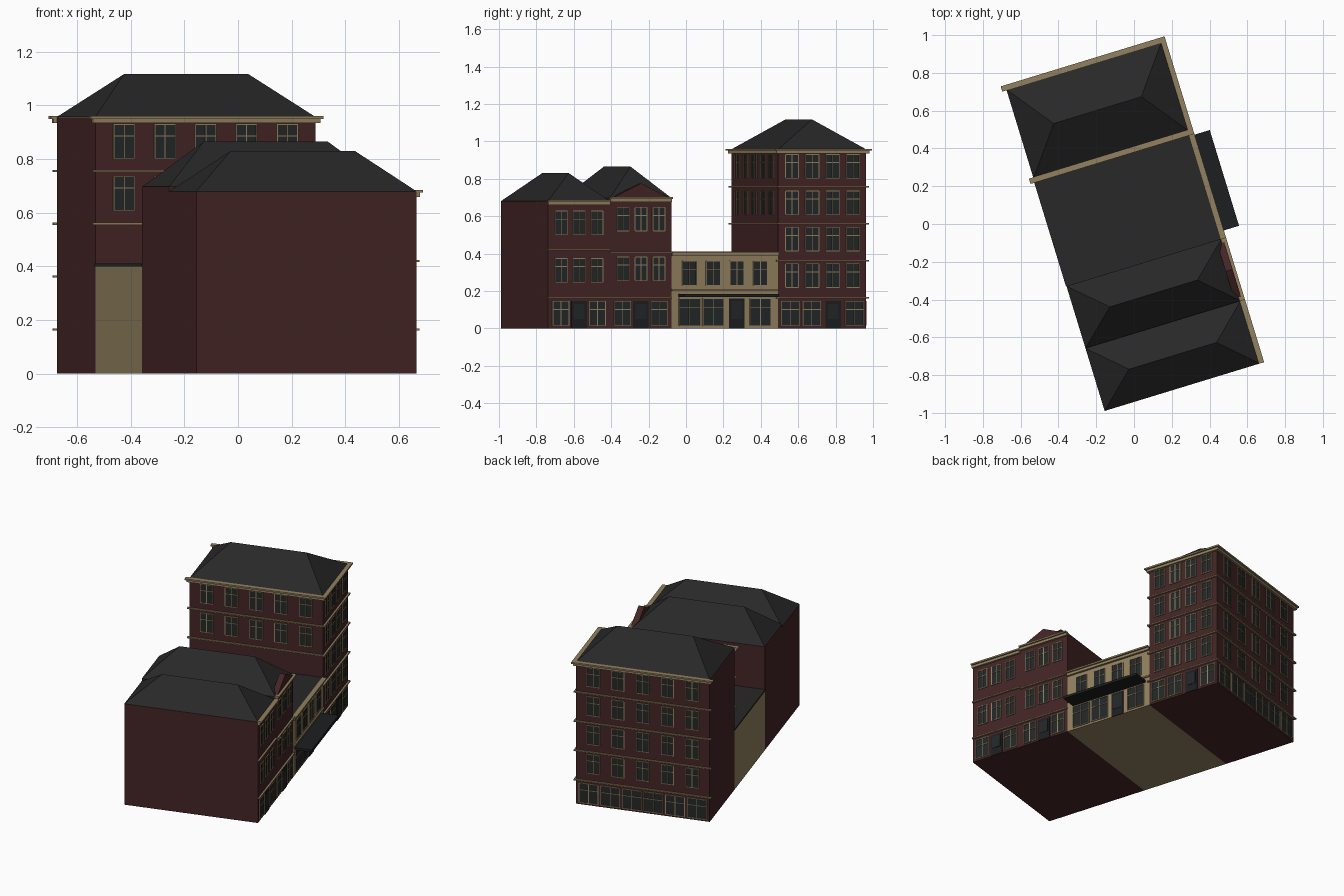
import bpy, bmesh, math
from mathutils import Matrix, Vector

if "Cube" in bpy.data.objects:
    bpy.data.objects.remove(bpy.data.objects["Cube"])


def material(name, rgb):
    m = bpy.data.materials.new(name)
    m.use_nodes = True
    m.diffuse_color = (*rgb, 1)
    bsdf = m.node_tree.nodes["Principled BSDF"]
    bsdf.inputs["Base Color"].default_value = (*rgb, 1)
    bsdf.inputs["Roughness"].default_value = 0.9
    return m


BRICK = material("dark red brick", (0.058, 0.018, 0.019))
TAN = material("tan stone", (0.29, 0.22, 0.115))
ROOF = material("charcoal roof", (0.021, 0.021, 0.021))
GLASS = material("dark glass", (0.017, 0.020, 0.020))
DOOR = material("black door", (0.012, 0.013, 0.014))

# The terrace stands at an angle; U runs across it, V along it
TURN = Matrix.Rotation(math.radians(17), 4, 'Z')
U0, U1 = -0.438, 0.421
UM = (U0 + U1) / 2


def finish(name, bm, mat):
    bmesh.ops.recalc_face_normals(bm, faces=bm.faces)
    bm.transform(TURN)
    mesh = bpy.data.meshes.new(name)
    bm.to_mesh(mesh)
    bm.free()
    mesh.materials.append(mat)
    ob = bpy.data.objects.new(name, mesh)
    bpy.context.collection.objects.link(ob)
    return ob


def box(bm, frame, t, z, n):
    """Box in a wall frame: t along the wall, z up, n outward."""
    size = Matrix.Diagonal((t[1] - t[0], n[1] - n[0], z[1] - z[0], 1))
    mid = Matrix.Translation(((t[0] + t[1]) / 2, (n[0] + n[1]) / 2, (z[0] + z[1]) / 2))
    bmesh.ops.create_cube(bm, size=1, matrix=frame @ mid @ size)


def wall_frame(origin, along, out):
    f = Matrix.Identity(4)
    f.col[0] = (*along, 0, 0)
    f.col[1] = (*out, 0, 0)
    f.col[3] = (*origin, 0, 1)
    return f


def street(v):
    return wall_frame((U1, v), (0, 1), (1, 0))


def block(name, v0, v1, height, mat):
    bm = bmesh.new()
    box(bm, Matrix.Identity(4), (U0, U1), (0, height), (v0, v1))
    return finish(name, bm, mat)


def hip_roof(name, v0, v1, eave, ridge, inset=0.187):
    bm = bmesh.new()
    vm = (v0 + v1) / 2
    base = [bm.verts.new((u, v, eave)) for u, v in ((U0, v0), (U1, v0), (U1, v1), (U0, v1))]
    left = bm.verts.new((U0 + inset, vm, ridge))
    right = bm.verts.new((U1 - inset, vm, ridge))
    a, b, c, d = base
    for f in ((a, b, right, left), (b, c, right), (c, d, left, right), (d, a, left), (d, c, b, a)):
        bm.faces.new(f)
    return finish(name, bm, ROOF)


class Facade:
    """Collects the glass, doors and stone trim of one wall."""

    def __init__(self, name, frame, half):
        self.name, self.frame, self.half = name, frame, half
        self.parts = {"glass": bmesh.new(), "trim": bmesh.new(), "doors": bmesh.new()}

    def add(self, part, t, z, n):
        box(self.parts[part], self.frame, t, z, n)

    def window(self, c, w, z0, z1):
        h, b = w / 2, 0.004
        self.add("glass", (c - h, c + h), (z0, z1), (-0.004, 0.003))
        for x in (c - h, c, c + h):
            self.add("trim", (x - b / 2, x + b / 2), (z0, z1), (0, 0.006))
        for z in (z0, z0 + (z1 - z0) * 0.66, z1):
            self.add("trim", (c - h, c + h), (z - b / 2, z + b / 2), (0, 0.006))

    def row(self, count, step, w, z0, z1, door=None):
        for i in range(count):
            c = (i - (count - 1) / 2) * step
            if i == door:
                self.add("doors", (c - 0.043, c + 0.043), (0, z1), (-0.004, 0.004))
                self.add("glass", (c - 0.03, c + 0.03), (0.05, z1 - 0.015), (0, 0.006))
            else:
                self.window(c, w, z0, z1)

    def band(self, z, thick=0.008, out=0.012, ends=0.0):
        e = self.half + ends
        self.add("trim", (-e, e), (z - thick / 2, z + thick / 2), (-0.005, out))

    def cornice(self, top, ends=0.0):
        self.band(top - 0.005, 0.010, 0.024, ends and 0.024)
        self.band(top - 0.018, 0.016, 0.014, ends and 0.014)

    def done(self):
        for (part, bm), mat in zip(self.parts.items(), (GLASS, TAN, DOOR)):
            if bm.verts:
                finish(f"{self.name}_{part}", bm, mat)
            else:
                bm.free()


# Building extents along the terrace
V = [-0.901, -0.554, -0.21, 0.387, 0.879]
mids = [(a + b) / 2 for a, b in zip(V, V[1:])]
halves = [(b - a) / 2 for a, b in zip(V, V[1:])]

# Two small brick houses
for i, (name, top, ridge, sills) in enumerate((("end_house", 0.68, 0.83, (0.50, 0.247)),
                                               ("gabled_house", 0.697, 0.865, (0.52, 0.255)))):
    block(name + "_walls", V[i], V[i + 1], top, BRICK)
    hip_roof(name + "_roof", V[i], V[i + 1], top, ridge)
    f = Facade(name + "_front", street(mids[i]), halves[i])
    for s in sills:
        f.row(3, 0.1, 0.067, s, s + 0.127)
    f.row(3, 0.102, 0.09, 0.014, 0.145, door=1)
    f.band(0.165)
    f.band(0.42 - 0.012 * i)
    f.cornice(top + 0.005)
    f.done()

# Brick pediment above the second house
bm = bmesh.new()
ends = []
for u in (U1 - 0.03, U1 + 0.008):
    ends.append([bm.verts.new((u, mids[1] + dv, z))
                 for dv, z in ((-0.155, 0.70), (0.155, 0.70), (0, 0.775))])
    bm.faces.new(ends[-1])
for k in range(3):
    j = (k + 1) % 3
    bm.faces.new((ends[0][k], ends[0][j], ends[1][j], ends[1][k]))
finish("pediment", bm, BRICK)

# Low stone shop with a flat roof and a canopy
block("shop_walls", V[2], V[3], 0.40, TAN)
bm = bmesh.new()
box(bm, Matrix.Identity(4), (U0 - 0.003, U1), (0.40, 0.41), (V[2], V[3]))
finish("shop_roof", bm, ROOF)
f = Facade("shop_front", street(mids[2]), halves[2])
f.row(4, 0.132, 0.078, 0.23, 0.36)
f.row(4, 0.132, 0.117, 0.014, 0.16, door=2)
f.cornice(0.412)
f.band(0.205, 0.01, 0.008)
f.done()
bm = bmesh.new()
box(bm, street(mids[2]), (-0.26, 0.27), (0.168, 0.184), (0, 0.108))
finish("shop_canopy", bm, DOOR)

# Tall brick corner building
block("tower_walls", V[3], V[4], 0.955, BRICK)
hip_roof("tower_roof", V[3], V[4], 0.957, 1.117)
half_u = (U1 - U0) / 2
sides = (("tower_street", street(mids[3]), halves[3], 4, 0.114, 0.073, 0),
         ("tower_back", wall_frame((UM, V[4]), (-1, 0), (0, 1)), half_u, 5, 0.159, 0.08, 0),
         ("tower_side", wall_frame((UM, V[3]), (1, 0), (0, -1)), half_u, 5, 0.159, 0.08, 2))
for name, frame, half, count, step, width, first in sides:
    f = Facade(name, frame, half)
    for k in range(first, 4):
        s = 0.218 + 0.195 * k
        f.row(count, step, width, s, s + 0.127)
    for k in range(first, 4):
        f.band(0.165 + 0.197 * k, ends=0.012)
    if name == "tower_street":
        f.row(4, 0.12, 0.1, 0.014, 0.145, door=2)
    elif name == "tower_back":
        f.row(6, 0.139, 0.122, 0.014, 0.145)
    f.cornice(0.96, ends=1)
    f.done()
